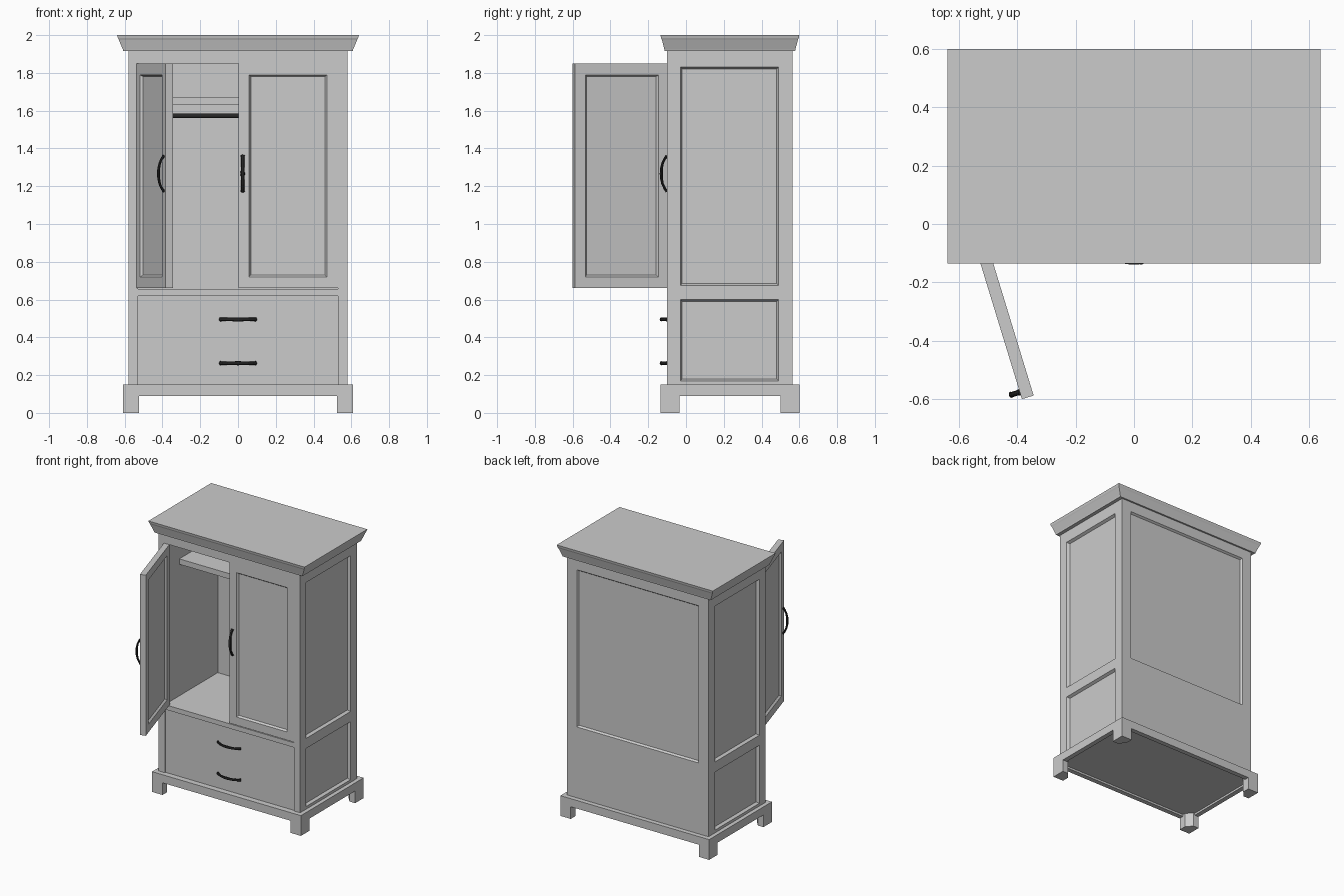
import bpy, bmesh, math
from mathutils import Matrix, Vector

if "Cube" in bpy.data.objects:
    bpy.data.objects.remove(bpy.data.objects["Cube"])

dark = bpy.data.materials.new("dark_metal")
dark.diffuse_color = (0.02, 0.02, 0.02, 1)
dark.use_nodes = True
dark.node_tree.nodes["Principled BSDF"].inputs["Base Color"].default_value = dark.diffuse_color


def finish(name, bm, mat=None):
    bmesh.ops.recalc_face_normals(bm, faces=bm.faces)
    me = bpy.data.meshes.new(name)
    bm.to_mesh(me)
    bm.free()
    ob = bpy.data.objects.new(name, me)
    bpy.context.collection.objects.link(ob)
    if mat:
        me.materials.append(mat)
    return ob


def mirror(ob, y_centre=None):
    """Mirror across x, and across y as well when a centre is given."""
    e = bpy.data.objects.new(ob.name + "_mirror_centre", None)
    bpy.context.collection.objects.link(e)
    e.location.y = y_centre or 0
    e.hide_render = True
    m = ob.modifiers.new("Mirror", 'MIRROR')
    m.mirror_object = e
    m.use_axis = (True, y_centre is not None, False)


def box(name, x0, x1, y0, y1, z0, z1):
    bm = bmesh.new()
    size = Matrix.Diagonal((x1 - x0, y1 - y0, z1 - z0, 1))
    mid = Matrix.Translation(((x0 + x1) / 2, (y0 + y1) / 2, (z0 + z1) / 2))
    bmesh.ops.create_cube(bm, size=1, matrix=mid @ size)
    return finish(name, bm)


def panel(name, us, vs, y0, y1, cells, mat=Matrix(), both=False, bevel=0.014, depth=0.014):
    """Slab facing -y, divided at us and vs; the chosen cells become bevelled recesses."""
    bm = bmesh.new()
    g = [[[bm.verts.new((u, y, v)) for v in vs] for u in us] for y in (y0, y1)]
    nu, nv = len(us) - 1, len(vs) - 1
    sunk = []
    for s in (0, 1):
        for i in range(nu):
            for j in range(nv):
                loop = [g[s][i][j], g[s][i + 1][j], g[s][i + 1][j + 1], g[s][i][j + 1]]
                f = bm.faces.new(loop if s == 0 else loop[::-1])
                if (i, j) in cells and (s == 0 or both):
                    sunk.append(f)
    for i in range(nu):
        for j in (0, nv):
            bm.faces.new((g[0][i][j], g[0][i + 1][j], g[1][i + 1][j], g[1][i][j]))
    for j in range(nv):
        for i in (0, nu):
            bm.faces.new((g[0][i][j], g[0][i][j + 1], g[1][i][j + 1], g[1][i][j]))
    bm.normal_update()
    bmesh.ops.inset_individual(bm, faces=sunk, thickness=bevel, depth=-depth)
    bm.transform(mat)
    return finish(name, bm)


def handle(name, mat):
    """Bowed pull, upright along z and standing out towards -y."""
    half = [(0.095, 0.0, 0.011), (0.08, 0.012, 0.009), (0.055, 0.024, 0.009), (0.025, 0.03, 0.010)]
    path = [(-z, o, r) for z, o, r in half] + [(0, 0.031, 0.011)] + half[::-1]
    n, rings = 8, []
    bm = bmesh.new()
    for k, (z, o, r) in enumerate(path):
        a, b = path[max(k - 1, 0)], path[min(k + 1, len(path) - 1)]
        t = Vector((0, a[1] - b[1], b[0] - a[0])).normalized()
        side = Vector((1, 0, 0))
        up = t.cross(side)
        rings.append([bm.verts.new(Vector((0, -o, z)) + r * (
            side * math.cos(math.tau * q / n) + up * math.sin(math.tau * q / n) * 0.75)) for q in range(n)])
    for a, b in zip(rings, rings[1:]):
        for q in range(n):
            bm.faces.new((a[q], a[(q + 1) % n], b[(q + 1) % n], b[q]))
    bm.faces.new(rings[0])
    bm.faces.new(rings[-1])
    bm.transform(mat)
    return finish(name, bm, dark)


R, T = Matrix.Rotation, Matrix.Translation
F, B = -0.10, 0.565          # front and back of the carcass
YC = (-0.135 + 0.60) / 2     # middle of plinth and cornice

# Plinth: bottom board, rails and chamfered corner feet
box("bottom_board", -0.59, 0.59, -0.115, 0.58, 0.105, 0.15)
mirror(box("base_side_rail", 0.575, 0.61, -0.135, 0.60, 0.09, 0.15))
for nm, y in (("front", -0.135), ("back", 0.565)):
    box("base_%s_rail" % nm, -0.575, 0.575, y, y + 0.035, 0.09, 0.15)
bm = bmesh.new()
foot = [(0.61, -0.135), (0.61, -0.035), (0.565, -0.035), (0.525, -0.08), (0.525, -0.135)]
f = bm.faces.new([bm.verts.new((x, y, 0)) for x, y in foot])
ext = bmesh.ops.extrude_face_region(bm, geom=[f])["geom"]
bmesh.ops.translate(bm, vec=(0, 0, 0.105), verts=[v for v in ext if isinstance(v, bmesh.types.BMVert)])
mirror(finish("foot", bm), YC)

# Carcass sides and back with recessed panels
mirror(panel("side_wall", [F, -0.03, 0.49, B], [0.15, 0.17, 0.60, 0.675, 1.83, 1.92],
             -0.58, -0.53, {(1, 1), (1, 3)}, R(math.pi / 2, 4, 'Z'), depth=0.02))
panel("back_wall", [-0.53, -0.50, 0.50, 0.53], [0.15, 0.675, 1.84, 1.92],
      -B, -0.52, {(1, 1)}, R(math.pi, 4, 'Z'))

# Front rails, drawer front and interior
box("top_rail", -0.53, 0.53, F, -0.055, 1.85, 1.92)
box("middle_rail", -0.53, 0.53, F, -0.055, 0.62, 0.655)
box("cabinet_floor", -0.53, 0.53, -0.055, 0.52, 0.63, 0.655)
box("cabinet_ceiling", -0.53, 0.53, -0.055, 0.52, 1.85, 1.92)
box("drawer_front", -0.53, 0.53, F + 0.008, -0.055, 0.15, 0.62)
box("shelf", -0.53, 0.53, 0.07, 0.52, 1.63, 1.67)
bm = bmesh.new()
bmesh.ops.create_cone(bm, cap_ends=True, segments=16, radius1=0.012, radius2=0.012, depth=1.06,
                      matrix=T((0, 0.23, 1.572)) @ R(math.pi / 2, 4, 'Y'))
rail = finish("hanging_rail", bm, dark)
for p in rail.data.polygons:
    p.use_smooth = len(p.vertices) == 4

# Doors: right one closed, left one swung open
door_v = [0.66, 0.72, 1.79, 1.85]
panel("right_door", [0.002, 0.058, 0.47, 0.53], door_v, F, F + 0.042, {(1, 1)}, both=True)
swing = T((-0.537, F, 0)) @ R(math.radians(-73), 4, 'Z')
panel("left_door", [0, 0.06, 0.465, 0.523], door_v, 0, 0.042, {(1, 1)}, swing, both=True)

# Handles
handle("right_door_handle", T((0.025, F, 1.267)))
handle("left_door_handle", swing @ T((0.498, 0, 1.267)))
for nm, z in (("lower", 0.263), ("upper", 0.495)):
    handle(nm + "_drawer_handle", T((0, F, z)) @ R(math.pi / 2, 4, 'Y'))

# Flared cornice: stacked rectangles (half x, half y, z)
bm = bmesh.new()
loops = []
for hx, hy, z in [(0.607, 0.345, 1.915), (0.61, 0.347, 1.925), (0.631, 0.360, 1.975),
                  (0.636, 0.3645, 1.985), (0.64, 0.3675, 2.0)]:
    loops.append([bm.verts.new((sx * hx, YC + sy * hy, z))
                  for sx, sy in ((-1, -1), (1, -1), (1, 1), (-1, 1))])
for a, b in zip(loops, loops[1:]):
    for q in range(4):
        bm.faces.new((a[q], a[(q + 1) % 4], b[(q + 1) % 4], b[q]))
bm.faces.new(loops[0])
bm.faces.new(loops[-1])
finish("cornice", bm)
